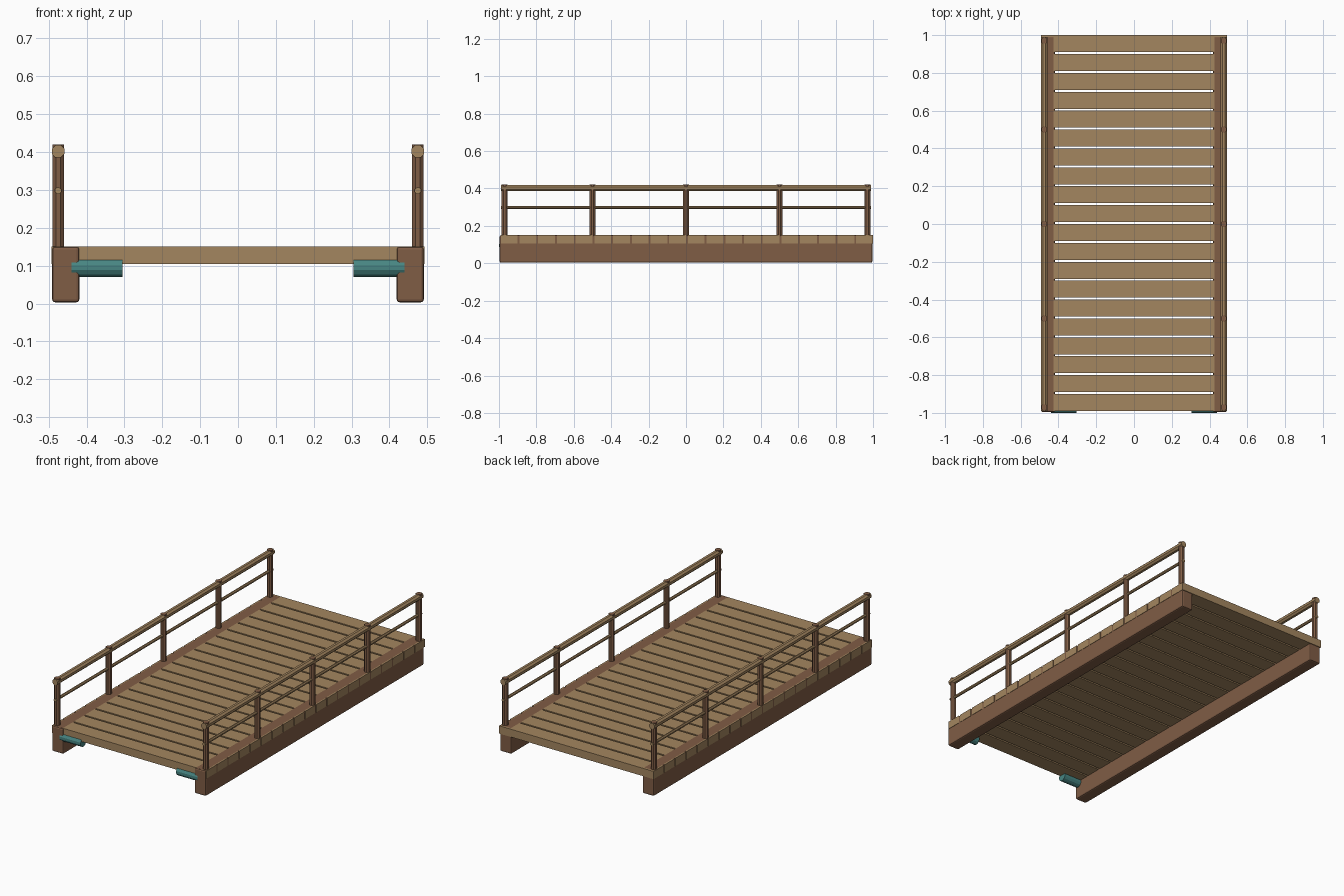
import bpy
import math
from mathutils import Matrix

cube = bpy.data.objects.get("Cube")
if cube:
    bpy.data.objects.remove(cube, do_unlink=True)


def material(name, rgb):
    mat = bpy.data.materials.new(name)
    mat.use_nodes = True
    color = (*rgb, 1.0)
    mat.diffuse_color = color
    mat.node_tree.nodes["Principled BSDF"].inputs["Base Color"].default_value = color
    return mat


tan_wood = material("tan wood", (0.37, 0.238, 0.115))
brown_wood = material("brown wood", (0.216, 0.109, 0.06))
teal_metal = material("teal metal", (0.063, 0.235, 0.225))


def box(name, low, high, mat, bevel=0.0):
    """Box between two corners, with optional rounded edges."""
    bpy.ops.mesh.primitive_cube_add(size=1)
    obj = bpy.context.object
    obj.name = name
    size = [b - a for a, b in zip(low, high)]
    centre = [(a + b) / 2 for a, b in zip(low, high)]
    obj.data.transform(Matrix.Translation(centre) @ Matrix.Diagonal((*size, 1)))
    obj.data.materials.append(mat)
    if bevel:
        mod = obj.modifiers.new("bevel", "BEVEL")
        mod.width = bevel
        mod.segments = 2
    return obj


def rod(name, centre, radius, length, axis, sides, mat):
    """Faceted cylinder lying along the given axis, with a flat facing sideways."""
    bpy.ops.mesh.primitive_cylinder_add(vertices=sides, radius=radius, depth=length)
    obj = bpy.context.object
    obj.name = name
    turn = Matrix.Rotation(math.pi / sides, 4, "Z")
    if axis == "X":
        turn = Matrix.Rotation(math.pi / 2, 4, "Y") @ turn
    elif axis == "Y":
        turn = Matrix.Rotation(math.pi / 2, 4, "X") @ turn
    obj.data.transform(Matrix.Translation(centre) @ turn)
    obj.data.materials.append(mat)
    return obj


# Deck planks with narrow gaps
for i in range(20):
    y = -0.99 + 0.1 * i
    box(f"plank_{i + 1}", (-0.493, y, 0.105), (0.493, y + 0.09, 0.15), tan_wood)

for side, s in (("left", 1), ("right", -1)):
    # Side beam
    x0, x1 = sorted((s * 0.419, s * 0.491))
    box(f"{side}_beam", (x0, -0.996, 0.003), (x1, 0.996, 0.1505), brown_wood, 0.008)

    # Railing posts
    for i, y in enumerate((-0.97, -0.5, 0, 0.5, 0.97)):
        rod(f"{side}_post_{i + 1}", (s * 0.475, y, 0.275), 0.0165, 0.29, "Z", 8, brown_wood)

    # Handrail and thin middle rail
    rod(f"{side}_handrail", (s * 0.475, 0, 0.402), 0.018, 1.98, "Y", 8, tan_wood)
    rod(f"{side}_middle_rail", (s * 0.475, 0, 0.298), 0.009, 1.98, "Y", 8, tan_wood)

    # Hinge pin under the front edge
    rod(f"{side}_hinge", (s * 0.3725, -0.975, 0.095), 0.0255, 0.135, "X", 12, teal_metal)
